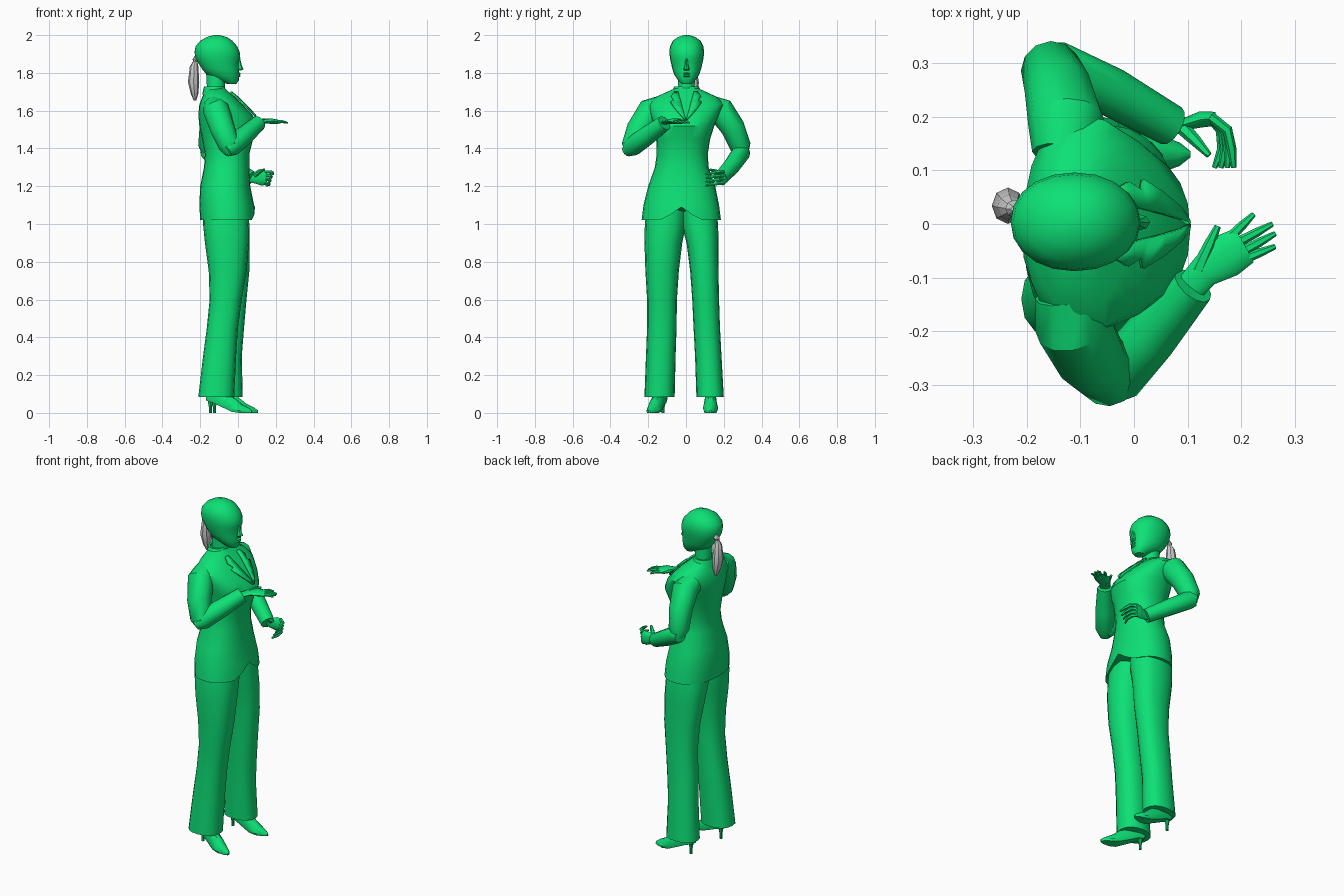
import bpy, math
from mathutils import Vector
from mathutils.bvhtree import BVHTree

green = bpy.data.materials.new("green")
green.diffuse_color = (0.004, 0.75, 0.18, 1)


def skin(name, rings, mat=green, caps=True):
    """Join equal-length rings of points into one surface."""
    n = len(rings[0])
    verts = [tuple(p) for r in rings for p in r]
    faces = [(k * n + i, k * n + (i + 1) % n, (k + 1) * n + (i + 1) % n, (k + 1) * n + i)
             for k in range(len(rings) - 1) for i in range(n)]
    if caps:
        faces += [tuple(range(n))[::-1], tuple(range(len(verts) - n, len(verts)))]
    me = bpy.data.meshes.new(name)
    me.from_pydata(verts, [], faces)
    ob = bpy.data.objects.new(name, me)
    bpy.context.collection.objects.link(ob)
    if mat:
        me.materials.append(mat)
    return ob


def stack(name, rows, n=16, p=2.0, mat=green):
    """Loft of level ovals; each row is z, x0, x1, y0, y1."""
    def s(v):
        return math.copysign(abs(v) ** (2 / p), v)
    rings = []
    for z, x0, x1, y0, y1 in rows:
        rings.append([((x0 + x1) / 2 + (x1 - x0) / 2 * s(math.cos(a)),
                       (y0 + y1) / 2 + (y1 - y0) / 2 * s(math.sin(a)), z)
                      for a in (2 * math.pi * i / n for i in range(n))])
    return skin(name, rings, mat)


def tube(name, pts, up=(0, 0, 1), flat=1.0, n=10):
    """Tube along x, y, z, radius points, flattened along up."""
    c = [Vector(p[:3]) for p in pts]
    rings = []
    for i, p in enumerate(pts):
        t = (c[min(i + 1, len(c) - 1)] - c[max(i - 1, 0)]).normalized()
        side = Vector(up).cross(t).normalized()
        top = t.cross(side)
        rings.append([c[i] + p[3] * (side * math.cos(a) + top * flat * math.sin(a))
                      for a in (2 * math.pi * k / n for k in range(n))])
    return skin(name, rings)


# Jacket, with the front hem cut away in an inverted V
jacket = stack("jacket", [
    (1.02, -.20, .09, -.235, .185), (1.10, -.205, .085, -.225, .175),
    (1.20, -.20, .065, -.20, .155), (1.30, -.18, .06, -.165, .12),
    (1.37, -.175, .06, -.155, .115), (1.45, -.19, .08, -.158, .128),
    (1.52, -.205, .105, -.17, .15), (1.58, -.21, .075, -.19, .175),
    (1.63, -.205, .025, -.20, .20), (1.67, -.19, -.015, -.165, .17),
    (1.70, -.175, -.05, -.10, .105), (1.72, -.165, -.07, -.055, .06)], n=24, p=2.25)
for v in jacket.data.vertices:
    if v.co.z < 1.03 and v.co.x > .02:
        v.co.z += .07 * max(0, 1 - abs(v.co.y + .025) / .1)

# Collar and lapels laid on the chest
stack("collar", [(1.685, -.19, -.045, -.085, .09), (1.728, -.18, -.075, -.062, .067),
                 (1.728, -.17, -.085, -.052, .057), (1.70, -.165, -.09, -.048, .053)])
tree = BVHTree.FromPolygons([v.co.copy() for v in jacket.data.vertices],
                            [tuple(p.vertices) for p in jacket.data.polygons])


def on_chest(y, z):
    hit = tree.ray_cast(Vector((1, y, z)), Vector((-1, 0, 0)))[0]
    return (hit.x if hit else -.04) + .008, y, z


strip = [(.04, .06, 1.695), (.034, .078, 1.67), (.028, .062, 1.65), (.026, .082, 1.642),
         (.018, .06, 1.61), (.008, .03, 1.575), (.0, .006, 1.55)]
for side, name in ((-1, "right_lapel"), (1, "left_lapel")):
    verts = [on_chest(side * y, z) for a, b, z in strip for y in (a, b)]
    quads = [(2 * i, 2 * i + 1, 2 * i + 3, 2 * i + 2)[::side] for i in range(len(strip) - 1)]
    me = bpy.data.meshes.new(name)
    me.from_pydata(verts, [], quads)
    me.materials.append(green)
    ob = bpy.data.objects.new(name, me)
    bpy.context.collection.objects.link(ob)
    ob.modifiers.new("thickness", 'SOLIDIFY').thickness = .01

# Neck, head and face
stack("neck", [(1.66, -.165, -.06, -.05, .055), (1.73, -.165, -.07, -.042, .047),
               (1.82, -.17, -.06, -.045, .05)], n=14)
stack("head", [
    (1.742, -.06, -.008, -.024, .03), (1.76, -.10, .004, -.042, .047),
    (1.79, -.165, .006, -.062, .07), (1.82, -.19, .006, -.072, .08),
    (1.855, -.212, .004, -.08, .088), (1.88, -.225, .012, -.085, .093),
    (1.91, -.23, .009, -.088, .096), (1.94, -.225, -.004, -.085, .092),
    (1.97, -.20, -.03, -.07, .077), (1.99, -.165, -.06, -.042, .049),
    (2.0, -.128, -.098, -.012, .018)], n=20, p=2.1)
stack("nose", [(1.812, -.02, .016, -.012, .018), (1.82, -.02, .03, -.013, .019),
               (1.84, -.02, .02, -.007, .013), (1.875, -.02, .012, -.005, .011)], n=8)
stack("lips", [(1.777, -.02, .007, -.012, .018), (1.784, -.02, .014, -.018, .024),
               (1.79, -.02, .01, -.02, .026), (1.796, -.02, .015, -.018, .024),
               (1.802, -.02, .008, -.01, .016)], n=10)

# Ponytail
stack("ponytail", [
    (1.89, -.23, -.2, .02, .035), (1.872, -.24, -.205, .012, .045),
    (1.86, -.238, -.215, .018, .04), (1.835, -.255, -.21, .008, .055),
    (1.75, -.265, -.205, .0, .068), (1.69, -.25, -.21, .012, .064),
    (1.655, -.235, -.22, .03, .05)], n=8, mat=None)

# Trouser legs
stack("right_trouser_leg", [
    (.085, -.21, -.02, -.22, -.06), (.3, -.185, -.01, -.212, -.055),
    (.45, -.165, .0, -.206, -.05), (.6, -.15, .02, -.206, -.048),
    (.75, -.155, .045, -.215, -.038), (.9, -.175, .058, -.22, -.02),
    (1.0, -.185, .06, -.218, .0), (1.14, -.18, .05, -.20, .01)], p=2.3)
stack("left_trouser_leg", [
    (.085, -.165, .025, .055, .20), (.3, -.15, .02, .048, .188),
    (.45, -.145, .032, .04, .18), (.6, -.135, .045, .033, .175),
    (.75, -.145, .06, .022, .172), (.9, -.17, .062, .003, .172),
    (1.0, -.18, .06, -.025, .17), (1.14, -.18, .05, -.03, .15)], p=2.3)

# High-heeled shoes: distance from heel, half width, sole height, top height
SHOE = [(0, .018, .065, .12), (.04, .03, .055, .15), (.09, .033, .032, .13),
        (.15, .04, .006, .08), (.19, .036, 0, .048), (.23, .022, 0, .028), (.25, .006, 0, .014)]
for name, hx, hy, turn in (("right", -.165, -.115, -.32), ("left", -.145, .13, .0)):
    fwd = Vector((math.cos(turn), math.sin(turn), 0))
    across = Vector((-fwd.y, fwd.x, 0))
    heel = Vector((hx, hy, 0))
    rings = []
    for s, w, lo, hi in SHOE:
        shape = [(-.85, 0), (.85, 0), (1, .25), (.75, .75), (.3, 1), (-.3, 1), (-.75, .75), (-1, .25)]
        rings.append([heel + fwd * s + across * (w * u) + Vector((0, 0, lo + (hi - lo) * v))
                      for u, v in shape])
    skin(name + "_shoe", rings)
    x, y = (heel + fwd * .02).xy
    stack(name + "_stiletto", [(z, x - r, x + r, y - r, y + r)
                               for z, r in ((0, .008), (.03, .008), (.085, .018))], n=8)

# Sleeves
X, Y = (1, 0, 0), (0, 1, 0)
tube("right_upper_sleeve", [(-.125, -.13, 1.62, .06), (-.115, -.185, 1.60, .072),
     (-.08, -.25, 1.50, .066), (-.045, -.285, 1.41, .057), (-.038, -.29, 1.37, .03)], X, n=12)
tube("right_forearm_sleeve", [(-.062, -.315, 1.383, .03), (-.035, -.285, 1.41, .053),
     (.03, -.21, 1.465, .051), (.11, -.115, 1.535, .041)], n=12)
tube("left_upper_sleeve", [(-.13, .13, 1.62, .06), (-.125, .185, 1.60, .072),
     (-.14, .248, 1.51, .064), (-.155, .288, 1.41, .056), (-.157, .30, 1.36, .03)], X, n=12)
tube("left_forearm_sleeve", [(-.18, .315, 1.375, .03), (-.15, .293, 1.378, .05),
     (-.04, .245, 1.31, .046), (.07, .183, 1.243, .039)], n=12)

# Right hand, held flat
tube("right_palm", [(.09, -.135, 1.53, .026), (.13, -.09, 1.542, .03),
     (.17, -.06, 1.545, .042), (.205, -.04, 1.54, .036)], flat=.35)
right_tips = [(.182, -.022, .223, .018), (.198, -.032, .258, .0),
              (.205, -.05, .263, -.018), (.203, -.066, .263, -.042)]
for i, (x, y, tx, ty) in enumerate(right_tips):
    tube(f"right_finger_{i + 1}", [(x, y, 1.54, .0095), ((x + tx) / 2, (y + ty) / 2, 1.543, .0085),
                                   (tx, ty, 1.535, .005)], n=6)
tube("right_thumb", [(.12, -.085, 1.54, .014), (.14, -.04, 1.55, .011), (.156, -.004, 1.548, .006)], n=6)

# Left hand, fingers curled inward
tube("left_palm", [(.05, .19, 1.25, .026), (.09, .185, 1.245, .03),
     (.125, .195, 1.245, .042), (.152, .196, 1.245, .036)], Y, flat=.38)
for i in range(4):
    z = 1.275 - .02 * i
    tube(f"left_finger_{i + 1}", [(.142, .2, z, .01), (.174 - .004 * i, .175, z, .01),
         (.182 - .006 * i, .14, z - .005, .009), (.186 - .012 * i, .105, z - .012, .005)], n=6)
tube("left_thumb", [(.09, .18, 1.26, .014), (.115, .155, 1.28, .011), (.14, .128, 1.288, .006)], n=6)

# Smooth shading with kept creases
for ob in bpy.context.collection.objects:
    ob.select_set(True)
    bpy.context.view_layer.objects.active = ob
bpy.ops.object.shade_smooth_by_angle(angle=math.radians(35))
